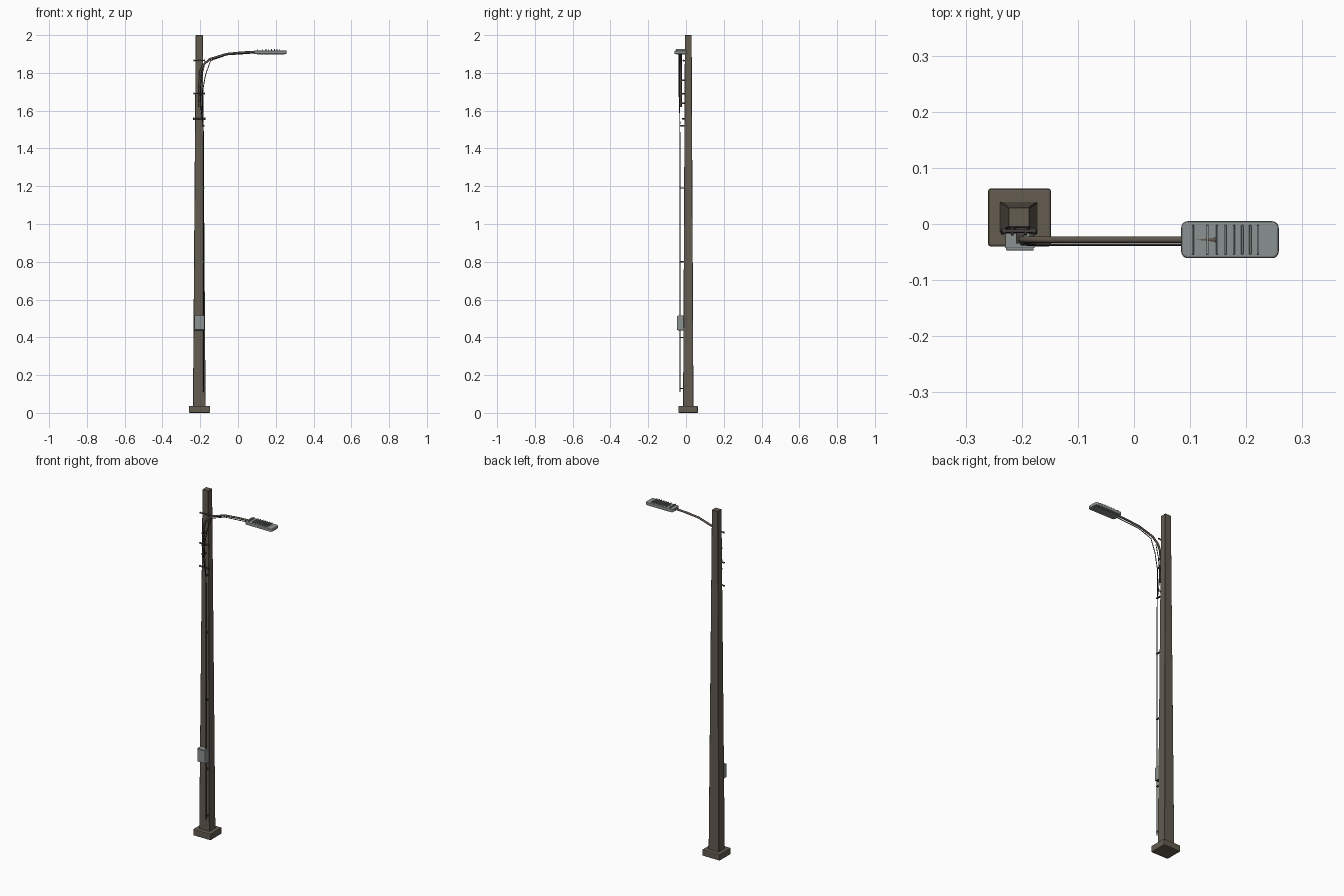
import bpy, bmesh, math
from mathutils import Vector

if "Cube" in bpy.data.objects:
    bpy.data.objects.remove(bpy.data.objects["Cube"])

def mat(name, col):
    m = bpy.data.materials.new(name)
    m.diffuse_color = (*col, 1)
    m.use_nodes = True
    m.node_tree.nodes["Principled BSDF"].inputs["Base Color"].default_value = m.diffuse_color
    return m

CONCRETE = mat("weathered_brown", (0.125, 0.108, 0.083))
ARM = mat("brown_metal", (0.115, 0.095, 0.075))
GREY = mat("light_grey_metal", (0.26, 0.29, 0.285))
LENS = mat("lens_grey", (0.22, 0.24, 0.24))
BLACK = mat("cable_black", (0.02, 0.02, 0.02))
STEEL = mat("dark_steel", (0.06, 0.055, 0.05))

PX, PY = -0.205, 0.012   # pole centre

def finish(bm, name, m):
    bmesh.ops.recalc_face_normals(bm, faces=bm.faces)
    me = bpy.data.meshes.new(name)
    bm.to_mesh(me)
    bm.free()
    me.materials.append(m)
    o = bpy.data.objects.new(name, me)
    bpy.context.collection.objects.link(o)
    return o

def box(name, lo, hi, m, bevel=0, top=None, segs=2, corner=0):
    """Box from lo to hi; top scales the upper face, corner rounds upright edges."""
    lo, hi = Vector(lo), Vector(hi)
    c, s = (lo + hi) / 2, hi - lo
    bm = bmesh.new()
    bmesh.ops.create_cube(bm, size=1)
    for v in bm.verts:
        k = top if top and v.co.z > 0 else (1, 1)
        v.co = Vector((v.co.x * s.x * k[0], v.co.y * s.y * k[1], v.co.z * s.z)) + c
    if corner:
        up = [e for e in bm.edges if abs(e.verts[0].co.z - e.verts[1].co.z) > 1e-4]
        bmesh.ops.bevel(bm, geom=up, offset=corner, segments=4, profile=0.5, affect='EDGES')
    if bevel:
        es = [e for e in bm.edges if e.calc_face_angle(0) > 0.8]
        bmesh.ops.bevel(bm, geom=es, offset=bevel, segments=segs, profile=0.5, affect='EDGES')
    return finish(bm, name, m)

def tube(name, pts, r, m, n=8):
    """Sweep an n-sided ring along a polyline."""
    pts = [Vector(p) for p in pts]
    bm = bmesh.new()
    rings = []
    for i, p in enumerate(pts):
        a = (p - pts[i - 1]).normalized() if i else Vector()
        b = (pts[i + 1] - p).normalized() if i < len(pts) - 1 else Vector()
        t = (a + b).normalized()
        ref = Vector((0, 1, 0)) if abs(t.y) < 0.8 else Vector((1, 0, 0))
        u = t.cross(ref).normalized()
        w = t.cross(u)
        rings.append([bm.verts.new(p + r * (math.cos(k * math.tau / n) * u + math.sin(k * math.tau / n) * w))
                      for k in range(n)])
    for r0, r1 in zip(rings, rings[1:]):
        for k in range(n):
            bm.faces.new((r0[k], r0[(k + 1) % n], r1[(k + 1) % n], r1[k]))
    bm.faces.new(rings[0])
    bm.faces.new(rings[-1])
    o = finish(bm, name, m)
    for f in o.data.polygons:
        f.use_smooth = len(f.vertices) == 4
    return o

def front_y(z):          # front face of the tapered pole
    return PY - (0.0275 - 0.0095 * z / 2)

def half_w(z):
    return 0.0335 - 0.0145 * z / 2

# footing and tapered square pole
box("footing", (-0.26, -0.04, 0), (-0.148, 0.063, 0.037), CONCRETE, bevel=0.004)
box("pole", (PX - 0.0335, PY - 0.0275, 0.02), (PX + 0.0335, PY + 0.0275, 2.0), CONCRETE,
    bevel=0.0015, top=(0.57, 0.65), segs=1)

# junction box with lid
box("junction_box", (-0.23, -0.043, 0.437), (-0.177, -0.012, 0.515), GREY, bevel=0.002)
box("junction_box_lid", (-0.228, -0.047, 0.44), (-0.179, -0.042, 0.512), GREY, bevel=0.001)

# lamp arm
AY = -0.028
tube("lamp_arm", [(-0.203, AY, 1.62), (-0.203, AY, 1.72), (-0.2, AY, 1.805), (-0.184, AY, 1.842),
                  (-0.15, AY, 1.873), (-0.06, AY, 1.9), (0.02, AY, 1.908), (0.15, AY, 1.914)],
     0.0058, ARM)

# cross brackets with bolts, and stubs holding the arm
for i, z in enumerate((1.865, 1.69, 1.557)):
    y, h = front_y(z) - 0.006, half_w(z) + 0.007
    tube(f"bracket_bar_{i}", [(PX - h, y, z), (PX + h, y, z)], 0.003, STEEL)
    for s in (-1, 1):
        x = PX + s * h
        tube(f"bracket_nut_{i}_{s}", [(x - 0.003, y, z), (x + 0.003, y, z)], 0.0055, STEEL, 6)
        tube(f"bracket_bolt_{i}_{s}", [(PX + s * 0.012, y - 0.006, z), (PX + s * 0.012, y + 0.012, z)],
             0.003, STEEL, 6)
for z in (1.64, 1.69, 1.76):
    box("arm_clamp", (-0.21, AY - 0.007, z - 0.004), (-0.196, front_y(z) + 0.003, z + 0.004), STEEL)

# supply cable: along the arm, then down the pole
tube("cable", [(0.1, -0.037, 1.906), (-0.06, -0.037, 1.895), (-0.145, -0.037, 1.865),
               (-0.172, -0.037, 1.79), (-0.19, -0.037, 1.69), (-0.186, -0.033, 1.56),
               (-0.182, -0.032, 1.45), (-0.182, -0.032, 0.11)], 0.0022, BLACK, 6)
tube("cable_loop", [(-0.178, -0.036, 1.84), (-0.195, -0.037, 1.77), (-0.201, -0.036, 1.69),
                    (-0.195, -0.033, 1.6), (-0.186, -0.032, 1.53)], 0.002, BLACK, 6)

# cable clips
for z in (0.13, 0.4, 0.8, 1.19, 1.52):
    box("cable_clip", (-0.186, -0.035, z - 0.003), (-0.178, front_y(z) + 0.003, z + 0.003), STEEL)

# lamp head with rounded corners, lens and cooling fins
box("lamp_head", (0.084, -0.061, 1.9), (0.258, 0.005, 1.918), GREY, bevel=0.004, corner=0.012)
box("lamp_lens", (0.1, -0.05, 1.898), (0.246, -0.006, 1.902), LENS, corner=0.006)
for x in (0.105, 0.131, 0.148, 0.163, 0.178, 0.193, 0.207, 0.221):
    box("cooling_fin", (x - 0.002, -0.054, 1.915), (x + 0.002, -0.002, 1.926), GREY, bevel=0.0006, segs=1)
